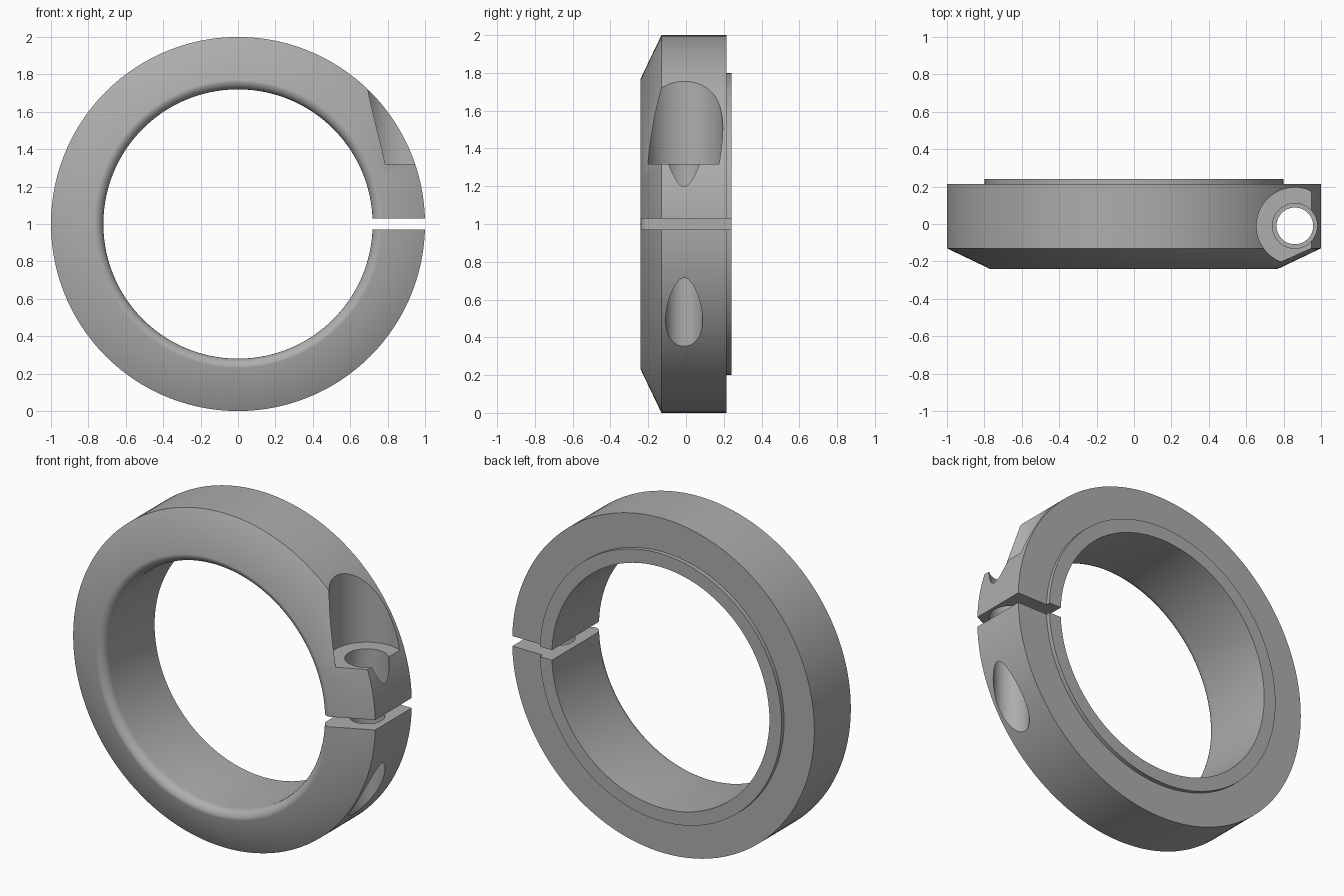
import bpy, bmesh, math
from mathutils import Matrix, Vector

if "Cube" in bpy.data.objects:
    bpy.data.objects.remove(bpy.data.objects["Cube"], do_unlink=True)

metal = bpy.data.materials.new("grey metal")
metal.use_nodes = True
color = (0.42, 0.42, 0.42, 1)
metal.diffuse_color = color
metal.node_tree.nodes["Principled BSDF"].inputs["Base Color"].default_value = color

CENTER_Z = 1.0
SEGMENTS = 120
BOLT_X, BOLT_Y = 0.86, -0.01


def add_object(name, bm):
    bmesh.ops.recalc_face_normals(bm, faces=bm.faces)
    mesh = bpy.data.meshes.new(name)
    bm.to_mesh(mesh)
    bm.free()
    obj = bpy.data.objects.new(name, mesh)
    bpy.context.collection.objects.link(obj)
    mesh.materials.append(metal)
    return obj


def bolt_cutter(name, radius, z0, z1):
    bm = bmesh.new()
    place = Matrix.Translation((BOLT_X, BOLT_Y, (z0 + z1) / 2))
    bmesh.ops.create_cone(bm, cap_ends=True, segments=64, radius1=radius,
                          radius2=radius, depth=z1 - z0, matrix=place)
    return add_object(name, bm)


def box_cutter(name, center, size):
    bm = bmesh.new()
    place = Matrix.Translation(center) @ Matrix.Diagonal((*size, 1))
    bmesh.ops.create_cube(bm, size=1, matrix=place)
    return add_object(name, bm)


# Ring section (radius, y): outer wall, raised back lip, bore, rounded front edge, bevel
section = [(1, -0.13), (1, 0.215), (0.8, 0.215), (0.8, 0.24), (0.72, 0.24)]
fillet = 0.05
for i in range(7):
    a = math.pi / 2 * i / 6
    section.append((0.77 - fillet * math.cos(a), -0.19 - fillet * math.sin(a)))

# Sweep the section around the y axis
bm = bmesh.new()
rings = []
for s in range(SEGMENTS):
    a = 2 * math.pi * s / SEGMENTS
    rings.append([bm.verts.new(Vector((r * math.cos(a), y, CENTER_Z + r * math.sin(a))))
                  for r, y in section])
n = len(section)
for s in range(SEGMENTS):
    here, there = rings[s], rings[(s + 1) % SEGMENTS]
    for k in range(n):
        m = (k + 1) % n
        bm.faces.new((here[k], here[m], there[m], there[k]))
collar = add_object("clamp_collar", bm)

# Clamping slit, screw head pocket, clearance hole and threaded hole
cutters = [
    box_cutter("slit_cutter", (0.9, 0, CENTER_Z), (0.8, 1, 0.06)),
    bolt_cutter("head_pocket_cutter", 0.205, 1.317, 2.2),
    bolt_cutter("clearance_hole_cutter", 0.12, 1.0, 1.5),
    bolt_cutter("threaded_hole_cutter", 0.098, -0.2, 1.01),
]
bpy.context.view_layer.objects.active = collar
for cutter in cutters:
    cut = collar.modifiers.new(cutter.name, "BOOLEAN")
    cut.operation = "DIFFERENCE"
    cut.solver = "EXACT"
    cut.object = cutter
    bpy.ops.object.modifier_apply(modifier=cut.name)
for cutter in cutters:
    bpy.data.objects.remove(cutter, do_unlink=True)

# Smooth round walls, crisp machined edges
bpy.ops.object.select_all(action="DESELECT")
collar.select_set(True)
bpy.ops.object.shade_smooth_by_angle(angle=math.radians(36))
